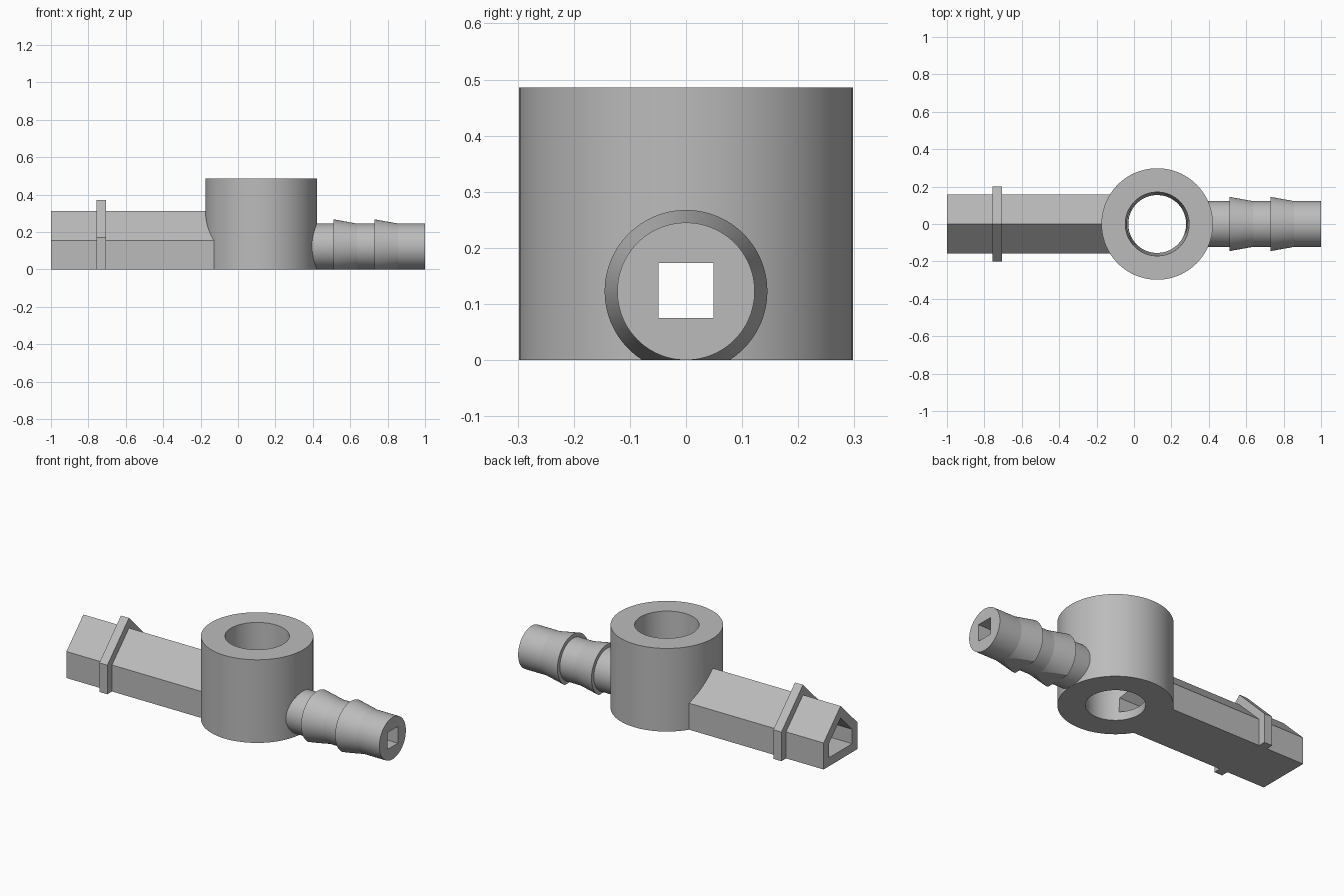
import bpy
import bmesh
import math
from mathutils import Matrix, Vector

cube = bpy.data.objects.get("Cube")
if cube:
    bpy.data.objects.remove(cube, do_unlink=True)

grey = bpy.data.materials.new("plain_grey")
grey.use_nodes = True
COLOUR = (0.5, 0.5, 0.5, 1)
grey.diffuse_color = COLOUR
grey.node_tree.nodes["Principled BSDF"].inputs["Base Color"].default_value = COLOUR

HUB_X = 0.124
BARB_Z = 0.1225


def finish_mesh(name, bm):
    bmesh.ops.remove_doubles(bm, verts=bm.verts, dist=1e-5)
    bmesh.ops.recalc_face_normals(bm, faces=bm.faces)
    mesh = bpy.data.meshes.new(name)
    bm.to_mesh(mesh)
    bm.free()
    mesh.materials.append(grey)
    obj = bpy.data.objects.new(name, mesh)
    bpy.context.collection.objects.link(obj)
    return obj


def prism(name, section, x0, x1):
    """Extrude a (y, z) outline along x."""
    bm = bmesh.new()
    face = bm.faces.new([bm.verts.new((x0, y, z)) for y, z in section])
    moved = bmesh.ops.extrude_face_region(bm, geom=[face])["geom"]
    verts = [v for v in moved if isinstance(v, bmesh.types.BMVert)]
    bmesh.ops.translate(bm, verts=verts, vec=(x1 - x0, 0, 0))
    return finish_mesh(name, bm)


def lathe(name, profile, transform, steps=96):
    """Turn a (radius, height) profile round z, cap it, then place it."""
    bm = bmesh.new()
    rings = []
    for r, h in profile:
        rings.append([bm.verts.new((r * math.cos(a), r * math.sin(a), h))
                      for a in (math.tau * i / steps for i in range(steps))])
    for low, high in zip(rings, rings[1:]):
        for i in range(steps):
            j = (i + 1) % steps
            bm.faces.new((low[i], low[j], high[j], high[i]))
    bm.faces.new(rings[0])
    bm.faces.new(rings[-1])
    bm.transform(transform)
    return finish_mesh(name, bm)


def house(half, floor, eave, apex):
    return [(-half, floor), (half, floor), (half, eave), (0, apex), (-half, eave)]


def box(half, low, high):
    return [(-half, low), (half, low), (half, high), (-half, high)]


def cut(obj, *cutters):
    bpy.context.view_layer.objects.active = obj
    for cutter in cutters:
        mod = obj.modifiers.new("cut", 'BOOLEAN')
        mod.operation = 'DIFFERENCE'
        mod.solver = 'EXACT'
        mod.object = cutter
        bpy.ops.object.modifier_apply(modifier=mod.name)


# Solid parts
upright = Matrix.Translation((HUB_X, 0, 0))
hub = lathe("hub", [(0.298, 0), (0.298, 0.486)], upright)
arm = prism("gabled_arm", house(0.157, 0, 0.155, 0.311), -1, -0.1)
collar = prism("arm_collar", house(0.2, 0, 0.17, 0.37), -0.757, -0.705)

# Ridged hose connector, turned along x
along_x = Matrix.Translation((0, 0, BARB_Z)) @ Matrix.Rotation(math.pi / 2, 4, 'Y')
NECK, RIDGE = BARB_Z, 0.145
barb_profile = [(NECK, 0.35)]
for ridge_x in (0.51, 0.73):
    barb_profile += [(NECK, ridge_x), (RIDGE, ridge_x), (NECK, ridge_x + 0.125)]
barb_profile.append((NECK, 1))
barb = lathe("hose_barb", barb_profile, along_x)

# Cutters: tapered bore, gabled channel, square channel, ground trim
bore = lathe("bore_cutter", [(0.154, -0.02), (0.171, 0.5)], upright)
gable_channel = prism("gable_channel_cutter", house(0.107, 0.05, 0.134, 0.241), -1.1, 0.1)
square_channel = prism("square_channel_cutter", box(0.049, 0.075, 0.173), 0.15, 1.1)
ground_trim = prism("ground_cutter", box(0.5, -0.5, 0), 0.2, 1.2)

cut(hub, bore, gable_channel, square_channel)
cut(arm, gable_channel)
cut(collar, gable_channel)
cut(barb, ground_trim, square_channel)

for cutter in (bore, gable_channel, square_channel, ground_trim):
    bpy.data.objects.remove(cutter, do_unlink=True)

# Smooth round walls, keep hard edges
bpy.ops.object.select_all(action='DESELECT')
for part in (hub, arm, collar, barb):
    part.select_set(True)
bpy.context.view_layer.objects.active = hub
bpy.ops.object.shade_smooth_by_angle(angle=math.radians(8))
